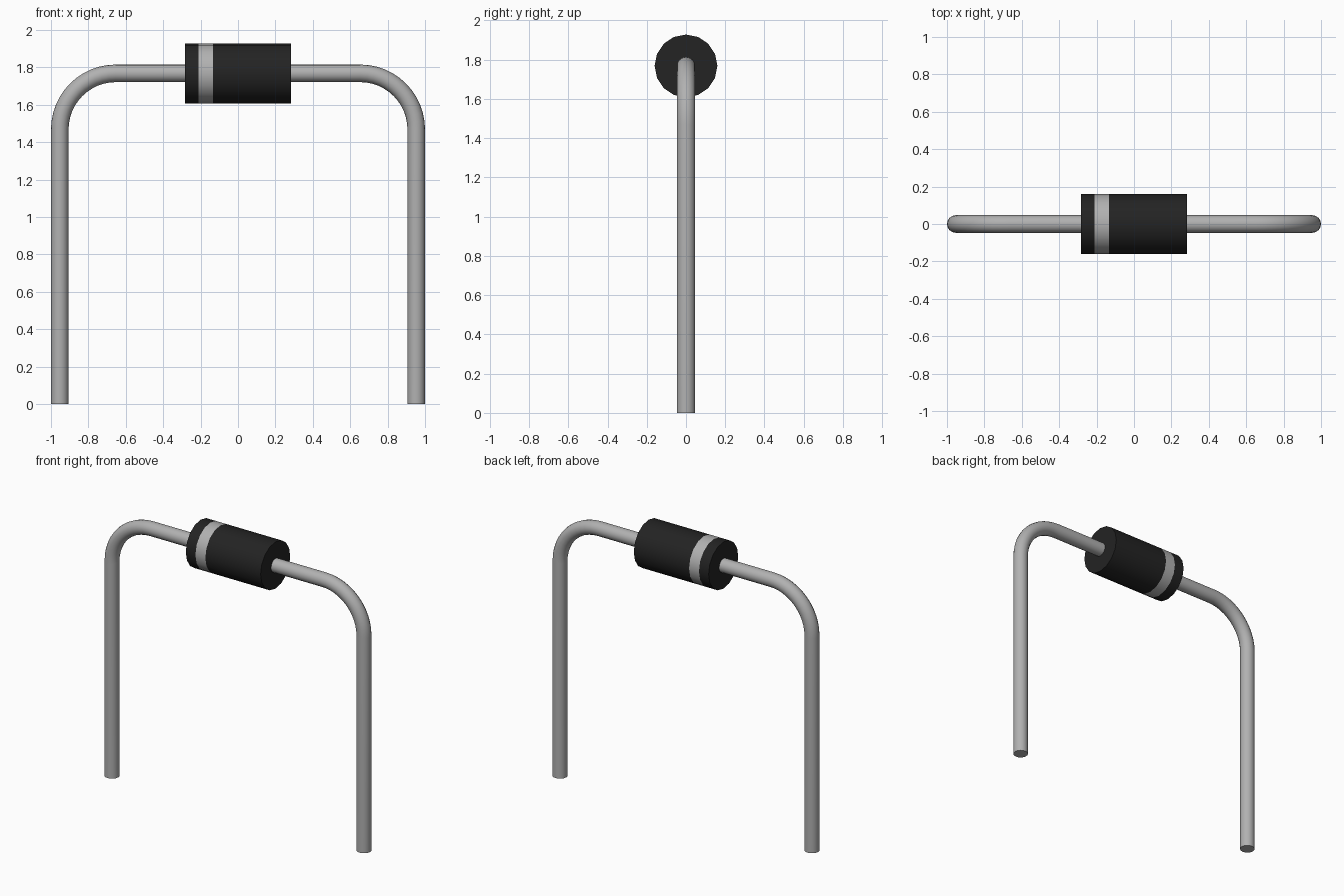
import bpy, bmesh, math

cube = bpy.data.objects.get("Cube")
if cube:
    bpy.data.objects.remove(cube, do_unlink=True)

AXIS_Z = 1.768      # height of the body axis
BODY_R = 0.16
WIRE_R = 0.047
LEG_X = 1 - WIRE_R  # centre line of each leg
BEND_R = 0.30
SIDES = 16


def material(name, value):
    mat = bpy.data.materials.new(name)
    mat.use_nodes = True
    color = (value, value, value, 1)
    mat.diffuse_color = color
    bsdf = mat.node_tree.nodes["Principled BSDF"]
    bsdf.inputs["Base Color"].default_value = color
    bsdf.inputs["Roughness"].default_value = 0.6
    return mat


black = material("black plastic", 0.0168)
grey = material("grey metal", 0.44)


def sweep(name, rings, radius, mats, band=None):
    """Tube through (x, z, tilt) rings; tilt turns the ring about y.
    band is the segment index that takes the second material."""
    bm = bmesh.new()
    loops = []
    for x, z, tilt in rings:
        loop = []
        for i in range(SIDES):
            a = 2 * math.pi * i / SIDES
            r = radius * math.cos(a)
            loop.append(bm.verts.new((x + r * math.sin(tilt),
                                      radius * math.sin(a),
                                      z + r * math.cos(tilt))))
        loops.append(loop)
    for s, (a, b) in enumerate(zip(loops, loops[1:])):
        for i in range(SIDES):
            j = (i + 1) % SIDES
            face = bm.faces.new((a[i], a[j], b[j], b[i]))
            face.material_index = 1 if s == band else 0
    bm.faces.new(loops[0])
    bm.faces.new(loops[-1])
    bmesh.ops.recalc_face_normals(bm, faces=bm.faces)
    mesh = bpy.data.meshes.new(name)
    bm.to_mesh(mesh)
    bm.free()
    for mat in mats:
        mesh.materials.append(mat)
    obj = bpy.data.objects.new(name, mesh)
    bpy.context.collection.objects.link(obj)
    bpy.ops.object.select_all(action='DESELECT')
    obj.select_set(True)
    bpy.context.view_layer.objects.active = obj
    bpy.ops.object.shade_smooth_by_angle(angle=math.radians(40))
    return obj


# Cylindrical body with a painted polarity band near its right end
sweep("body", [(x, AXIS_Z, 0) for x in (-0.283, -0.21, -0.135, 0.283)],
      BODY_R, [black, grey], band=1)

# Bent wire leads, running from inside the body down to the ground
for name, side in (("left_lead", 1), ("right_lead", -1)):
    path = [(side * 0.25, AXIS_Z, 0)]
    for k in range(13):
        t = math.pi / 2 * k / 12
        path.append((side * (LEG_X - BEND_R + BEND_R * math.sin(t)),
                     AXIS_Z - BEND_R + BEND_R * math.cos(t), side * t))
    path.append((side * LEG_X, 0, side * math.pi / 2))
    sweep(name, path, WIRE_R, [grey])
